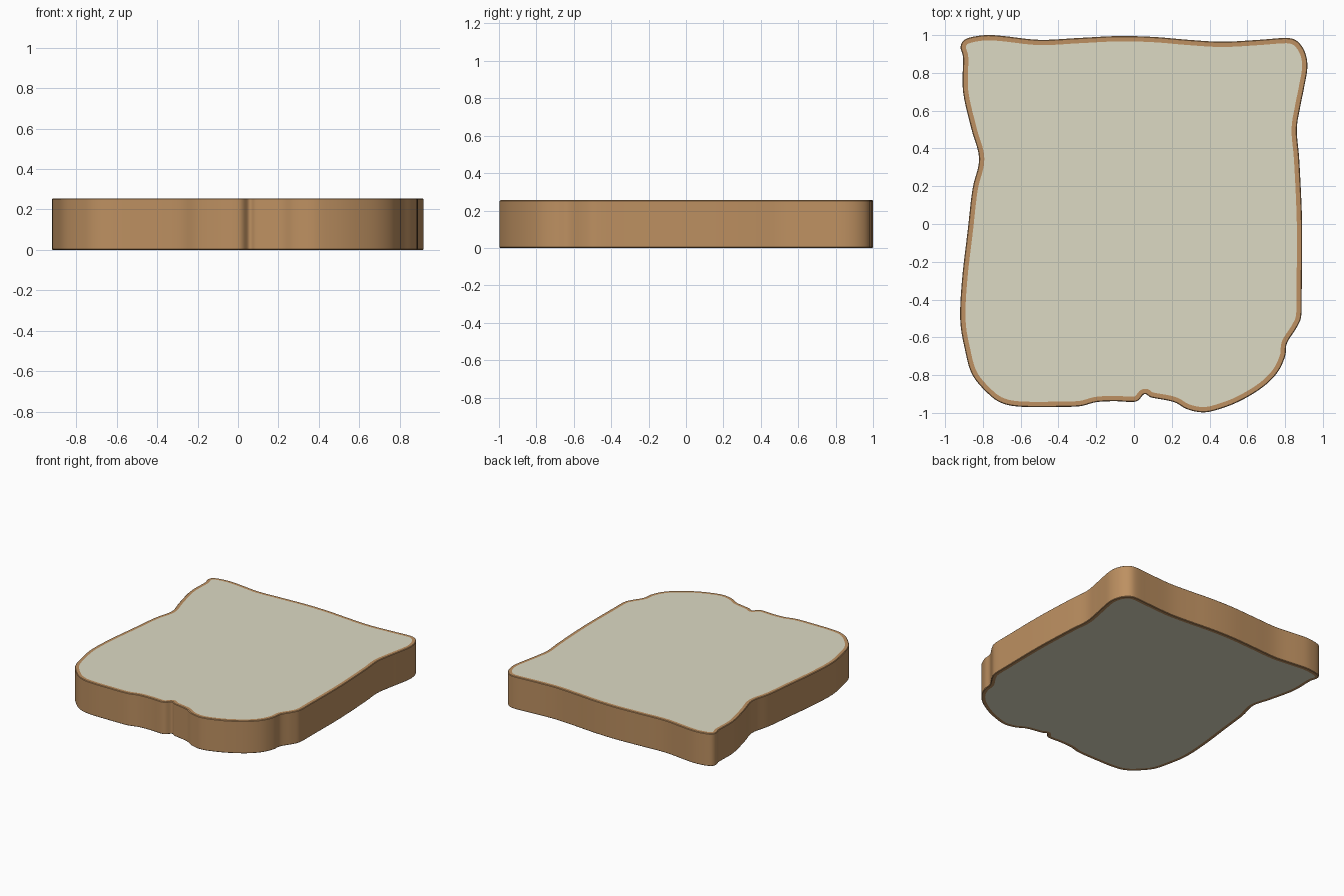
import bpy, bmesh
from mathutils import Vector

if "Cube" in bpy.data.objects:
    bpy.data.objects.remove(bpy.data.objects["Cube"])

HEIGHT = 0.255
CRUST = 0.028
STEPS = 5

# Slice outline seen from above, clockwise from the back left corner
OUTLINE = [
    (-0.89, 0.98), (-0.79, 1.0), (-0.69, 0.995), (-0.5, 0.975), (-0.29, 0.985),
    (-0.08, 0.995), (0.11, 0.99), (0.29, 0.975), (0.47, 0.965), (0.66, 0.975),
    (0.81, 0.985), (0.865, 0.967), (0.905, 0.91), (0.918, 0.83), (0.9, 0.72),
    (0.88, 0.62), (0.862, 0.5), (0.875, 0.34), (0.89, 0.0), (0.888, -0.35),
    (0.885, -0.49), (0.86, -0.55), (0.81, -0.63), (0.80, -0.70), (0.76, -0.785),
    (0.68, -0.865), (0.555, -0.94), (0.435, -0.985), (0.36, -0.997), (0.28, -0.98),
    (0.21, -0.942), (0.09, -0.918), (0.055, -0.9), (0.01, -0.94), (-0.1, -0.938),
    (-0.2, -0.943), (-0.29, -0.965), (-0.45, -0.969), (-0.605, -0.967),
    (-0.695, -0.95), (-0.765, -0.905), (-0.855, -0.8), (-0.895, -0.665),
    (-0.92, -0.505), (-0.91, -0.29), (-0.88, -0.03), (-0.855, 0.185),
    (-0.82, 0.345), (-0.86, 0.5), (-0.905, 0.70), (-0.905, 0.88), (-0.918, 0.94),
]


def smooth_loop(points, steps):
    """Closed Catmull-Rom curve through the points."""
    pts = [Vector(p) for p in points]
    n, out = len(pts), []
    for i in range(n):
        a, b, c, d = (pts[(i + k) % n] for k in (-1, 0, 1, 2))
        m0, m1 = (c - a) / 2, (d - b) / 2
        lim = (c - b).length * 1.2
        m0 = m0.normalized() * min(m0.length, lim)
        m1 = m1.normalized() * min(m1.length, lim)
        for s in range(steps):
            t = s / steps
            out.append((2*t**3 - 3*t**2 + 1) * b + (t**3 - 2*t**2 + t) * m0
                       + (3*t**2 - 2*t**3) * c + (t**3 - t**2) * m1)
    return out


def inset_loop(loop, dist):
    """Move a clockwise loop inwards."""
    n, out = len(loop), []
    for i, p in enumerate(loop):
        t = (loop[(i + 1) % n] - loop[i - 1]).normalized()
        out.append(p + Vector((t.y, -t.x)) * dist)
    return out


def finish(bm, name, color):
    bmesh.ops.recalc_face_normals(bm, faces=bm.faces[:])
    mesh = bpy.data.meshes.new(name)
    bm.to_mesh(mesh)
    bm.free()
    ob = bpy.data.objects.new(name, mesh)
    bpy.context.collection.objects.link(ob)
    mat = bpy.data.materials.new(name + "_material")
    mat.diffuse_color = color
    mat.use_nodes = True
    mat.node_tree.nodes["Principled BSDF"].inputs["Base Color"].default_value = mat.diffuse_color
    mesh.materials.append(mat)
    bpy.ops.object.select_all(action='DESELECT')
    ob.select_set(True)
    bpy.context.view_layer.objects.active = ob
    bpy.ops.object.shade_smooth_by_angle(angle=0.6)
    return ob


def ring(bm, loop, z):
    return [bm.verts.new((p.x, p.y, z)) for p in loop]


def bridge(bm, a, b):
    n = len(a)
    for i in range(n):
        j = (i + 1) % n
        bm.faces.new((a[i], a[j], b[j], b[i]))


outer = smooth_loop(OUTLINE, STEPS)
inner = inset_loop(outer, CRUST)

# Crust: a closed band with a slightly eased outer edge
e = 0.004
eased = inset_loop(outer, e)
bm = bmesh.new()
rings = [ring(bm, l, z) for l, z in (
    (inner, 0), (eased, 0), (outer, e), (outer, HEIGHT - e),
    (eased, HEIGHT), (inner, HEIGHT))]
for k in range(len(rings)):
    bridge(bm, rings[k], rings[(k + 1) % len(rings)])
finish(bm, "crust", (0.51, 0.28, 0.12, 1))

# Crumb: solid filling inside the crust
bm = bmesh.new()
low, high = ring(bm, inner, 0), ring(bm, inner, HEIGHT)
bridge(bm, low, high)
caps = [bm.faces.new(low), bm.faces.new(high)]
bmesh.ops.recalc_face_normals(bm, faces=bm.faces[:])
bmesh.ops.triangulate(bm, faces=caps)
finish(bm, "crumb", (0.72, 0.70, 0.55, 1))
